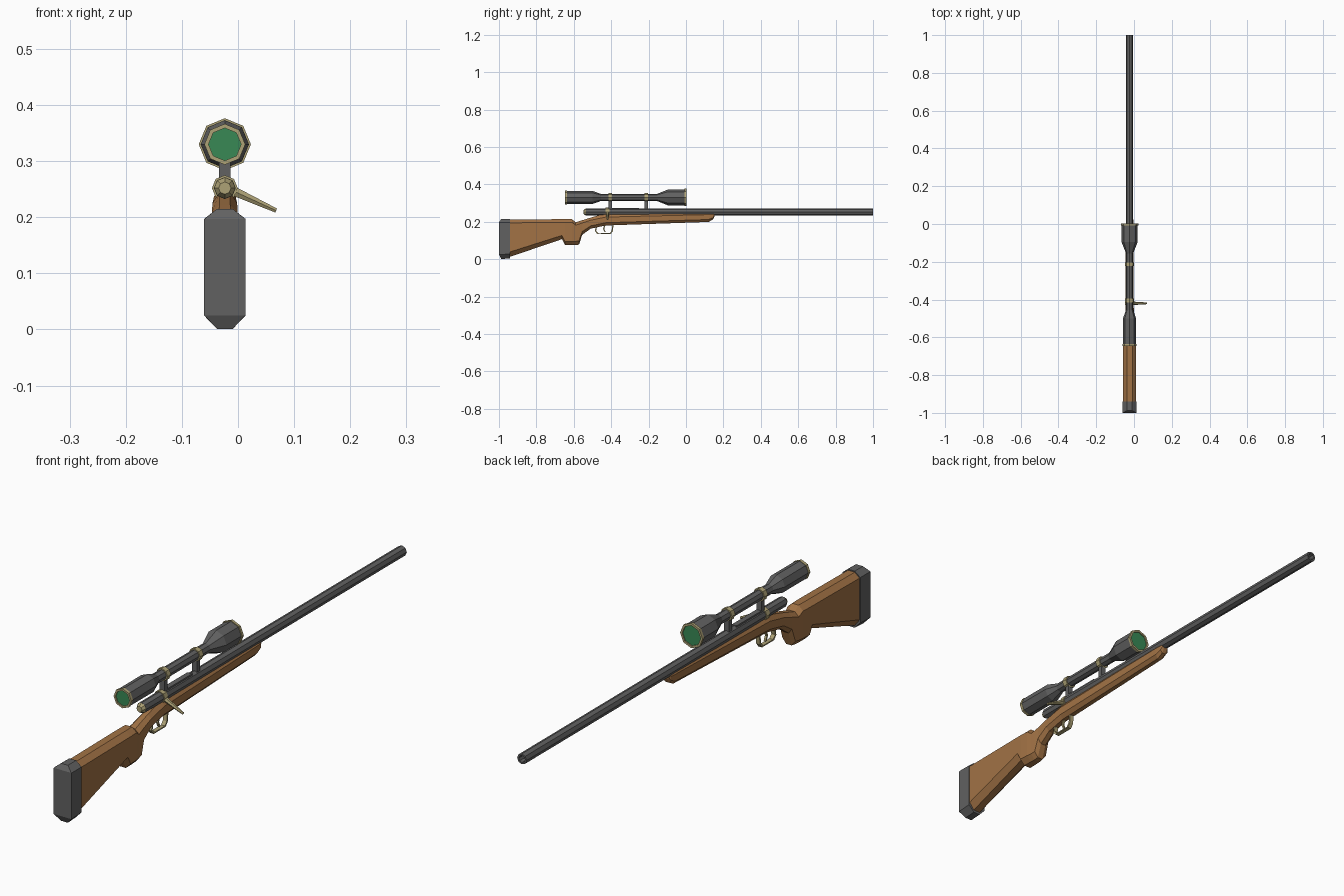
import bpy, bmesh, math
from mathutils import Vector

if "Cube" in bpy.data.objects:
    bpy.data.objects.remove(bpy.data.objects["Cube"])

CX = -0.0235          # centre plane of the rifle
BORE, SIGHT = 0.252, 0.33


def material(name, col):
    m = bpy.data.materials.new(name)
    m.diffuse_color = (*col, 1)
    m.use_nodes = True
    m.node_tree.nodes["Principled BSDF"].inputs["Base Color"].default_value = m.diffuse_color
    return m


WOOD = material("wood", (0.36, 0.17, 0.06))
BRASS = material("brass", (0.42, 0.36, 0.18))
GREEN = material("green_glass", (0.04, 0.25, 0.09))
STEEL = material("steel", (0.12, 0.12, 0.12))


def skin(name, rings, mat, cap=True):
    """Join matching rings of points with flat faces."""
    bm = bmesh.new()
    vs = [[bm.verts.new(p) for p in r] for r in rings]
    n = len(vs[0])
    for a, b in zip(vs, vs[1:]):
        for i in range(n):
            j = (i + 1) % n
            bm.faces.new((a[i], a[j], b[j], b[i]))
    if cap:
        bm.faces.new(vs[0])
        bm.faces.new(vs[-1])
    bmesh.ops.remove_doubles(bm, verts=bm.verts, dist=1e-5)
    bmesh.ops.recalc_face_normals(bm, faces=bm.faces)
    me = bpy.data.meshes.new(name)
    bm.to_mesh(me)
    bm.free()
    me.materials.append(mat)
    ob = bpy.data.objects.new(name, me)
    bpy.context.collection.objects.link(ob)
    return ob


def lathe(name, prof, z, mat, closed=False):
    """Eight-sided turned part along y; prof holds (y, radius)."""
    ang = [i * math.pi / 4 for i in range(8)]
    if closed:
        prof = prof + prof[:1]
    rings = [[(CX + r * math.cos(a), y, z + r * math.sin(a)) for a in ang] for y, r in prof]
    return skin(name, rings, mat, cap=not closed)


def rod(name, p, q, r0, r1, mat, n=6):
    """Tapered rod between two points."""
    p, q = Vector(p), Vector(q)
    d = (q - p).to_track_quat('Z', 'Y')
    rings = [[c + d @ Vector((r * math.cos(2 * math.pi * i / n), r * math.sin(2 * math.pi * i / n), 0))
              for i in range(n)] for c, r in ((p, r0), (q, r1))]
    return skin(name, rings, mat)


def box(name, x0, x1, y0, y1, z0, z1, mat):
    rings = [[(x0, y, z0), (x1, y, z0), (x1, y, z1), (x0, y, z1)] for y in (y0, y1)]
    return skin(name, rings, mat)


def section(y, top, bot, w, ct, cb, f=0.42):
    """Chamfered eight-point cross-section of the stock."""
    right = [(w * f, top), (w, top - ct), (w, bot + cb), (w * f, bot)]
    pts = right + [(-x, z) for x, z in reversed(right)]
    return [(CX + x, y, z) for x, z in pts]


# Wooden stock, butt to fore-end
skin("stock", [section(*s) for s in (
    (-0.94, 0.211, 0.013, 0.034, 0.017, 0.026),
    (-0.663, 0.214, 0.107, 0.034, 0.017, 0.020),
    (-0.647, 0.214, 0.075, 0.034, 0.017, 0.020),
    (-0.61, 0.214, 0.075, 0.032, 0.017, 0.020),
    (-0.59, 0.197, 0.075, 0.029, 0.015, 0.020),
    (-0.572, 0.203, 0.078, 0.027, 0.015, 0.020),
    (-0.555, 0.208, 0.130, 0.025, 0.015, 0.018),
    (-0.51, 0.222, 0.163, 0.023, 0.014, 0.015),
    (-0.43, 0.245, 0.180, 0.022, 0.020, 0.015),
    (0.12, 0.250, 0.199, 0.019, 0.012, 0.013),
    (0.145, 0.250, 0.212, 0.017, 0.012, 0.010),
    (0.152, 0.250, 0.228, 0.013, 0.008, 0.006))], WOOD)

# Butt pad with sloped top and bottom
skin("butt_pad", [section(-1.0, 0.197, 0.025, 0.037, 0.001, 0.001, 0.98),
                  section(-0.988, 0.215, 0.001, 0.037, 0.018, 0.024, 0.38),
                  section(-0.94, 0.215, 0.004, 0.037, 0.018, 0.024, 0.38)], STEEL)

# Barrel with hollow muzzle, and bolt
lathe("barrel", [(-0.535, 0.0195), (1.0, 0.0195), (1.0, 0.013), (0.93, 0.013)], BORE, STEEL)
lathe("bolt_end", [(-0.548, 0.011), (-0.535, 0.019), (-0.53, 0.019)], BORE, BRASS)
lathe("bolt_collar", [(-0.43, 0.023), (-0.41, 0.023)], BORE, BRASS)
rod("bolt_handle", (CX + 0.015, -0.42, 0.247), (0.068, -0.42, 0.212), 0.0095, 0.0045, BRASS)
box("receiver_rail", CX - 0.010, CX + 0.010, -0.40, -0.25, 0.255, 0.2735, STEEL)

# Scope body and glass
lathe("scope_body", [(-0.64, 0.030), (-0.64, 0.035), (-0.50, 0.035), (-0.455, 0.019), (-0.155, 0.019),
                     (-0.095, 0.043), (-0.004, 0.043), (-0.004, 0.038)], SIGHT, STEEL)
lathe("eyepiece_rim", [(-0.647, 0.029), (-0.647, 0.0365), (-0.636, 0.0365), (-0.636, 0.029)],
      SIGHT, BRASS, closed=True)
lathe("objective_rim", [(-0.008, 0.038), (-0.008, 0.0465), (0.002, 0.0465), (0.002, 0.038)],
      SIGHT, BRASS, closed=True)
lathe("eyepiece_glass", [(-0.643, 0.0295), (-0.637, 0.0295)], SIGHT, GREEN)
lathe("objective_glass", [(-0.006, 0.0385), (-0.002, 0.0385)], SIGHT, GREEN)

# Scope mounts
for name, y in (("rear", -0.405), ("front", -0.213)):
    lathe(name + "_scope_ring", [(y - 0.01, 0.024), (y + 0.01, 0.024)], SIGHT, BRASS)
    box(name + "_scope_post", CX - 0.010, CX + 0.010, y - 0.009, y + 0.009, 0.262, 0.315, STEEL)

# Trigger guard strap and trigger
guard = [(-0.482, 0.178), (-0.487, 0.150), (-0.474, 0.134), (-0.403, 0.134), (-0.391, 0.150), (-0.387, 0.188)]
mid = Vector((-0.437, 0.165))
rings = []
for p in guard:
    o = Vector(p)
    i = o + (mid - o).normalized() * 0.007
    rings.append([(CX - 0.008, *o), (CX + 0.008, *o), (CX + 0.008, *i), (CX - 0.008, *i)])
skin("trigger_guard", rings, BRASS)
path = [(-0.436, 0.186), (-0.444, 0.163), (-0.436, 0.145)]
skin("trigger", [[(CX - 0.004, y, z), (CX + 0.004, y, z), (CX + 0.004, y + 0.007, z), (CX - 0.004, y + 0.007, z)]
                 for y, z in path], BRASS)
